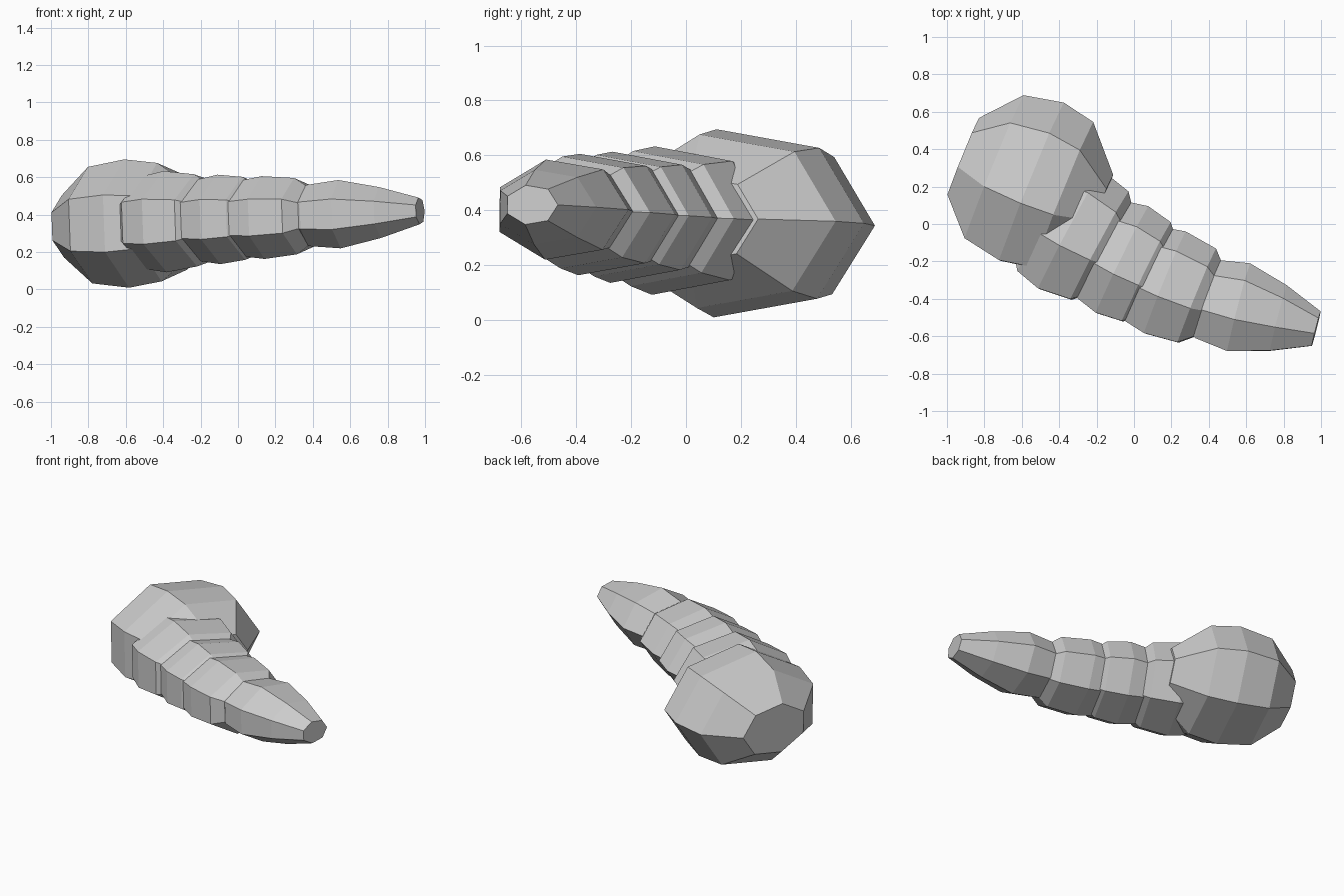
import bpy, bmesh, math
from mathutils import Matrix, Vector

if "Cube" in bpy.data.objects:
    bpy.data.objects.remove(bpy.data.objects["Cube"])

SIDES = 7          # each body section is a seven-sided barrel
FLATTEN = 0.735    # height of a section relative to its width


def barrel(name, centre, yaw, rings):
    """Closed barrel: rings are (distance along axis, radius) around centre."""
    m = (Matrix.Translation(Vector(centre))
         @ Matrix.Rotation(math.radians(-yaw), 4, 'Z')
         @ Matrix.Rotation(math.radians(-2.3), 4, 'Y'))
    bm = bmesh.new()
    loops = []
    for s, r in rings:
        loop = []
        for i in range(SIDES):
            a = 2 * math.pi * i / SIDES
            loop.append(bm.verts.new(m @ Vector((s, r * math.cos(a), FLATTEN * r * math.sin(a)))))
        loops.append(loop)
    for p, q in zip(loops, loops[1:]):
        for i in range(SIDES):
            j = (i + 1) % SIDES
            bm.faces.new((p[i], p[j], q[j], q[i]))
    bm.faces.new(loops[0])
    bm.faces.new(loops[-1])
    bmesh.ops.recalc_face_normals(bm, faces=bm.faces)
    me = bpy.data.meshes.new(name)
    bm.to_mesh(me)
    bm.free()
    ob = bpy.data.objects.new(name, me)
    bpy.context.collection.objects.link(ob)
    return ob


# Large bulbous end
barrel("bulb_end", (-0.555, 0.205, 0.352), 22,
       [(-0.39, 0.233), (-0.215, 0.435), (0, 0.479), (0.185, 0.442), (0.39, 0.22)])

# Three overlapping middle segments, shrinking toward the tip
barrel("segment_large", (-0.35, -0.045, 0.362), 28,
       [(-0.25, 0.2), (-0.14, 0.345), (0, 0.378), (0.18, 0.344), (0.31, 0.2)])
barrel("segment_middle", (-0.07, -0.205, 0.374), 26,
       [(-0.24, 0.2), (-0.14, 0.3), (0, 0.334), (0.145, 0.31), (0.27, 0.18)])
barrel("segment_small", (0.16, -0.326, 0.384), 22,
       [(-0.24, 0.18), (-0.14, 0.28), (0, 0.309), (0.185, 0.285), (0.31, 0.16)])

# Tapered tip
barrel("tip", (0.557, -0.457, 0.402), 14.4,
       [(-0.3, 0.15), (-0.18, 0.228), (0, 0.255), (0.22, 0.19), (0.43, 0.1)])
